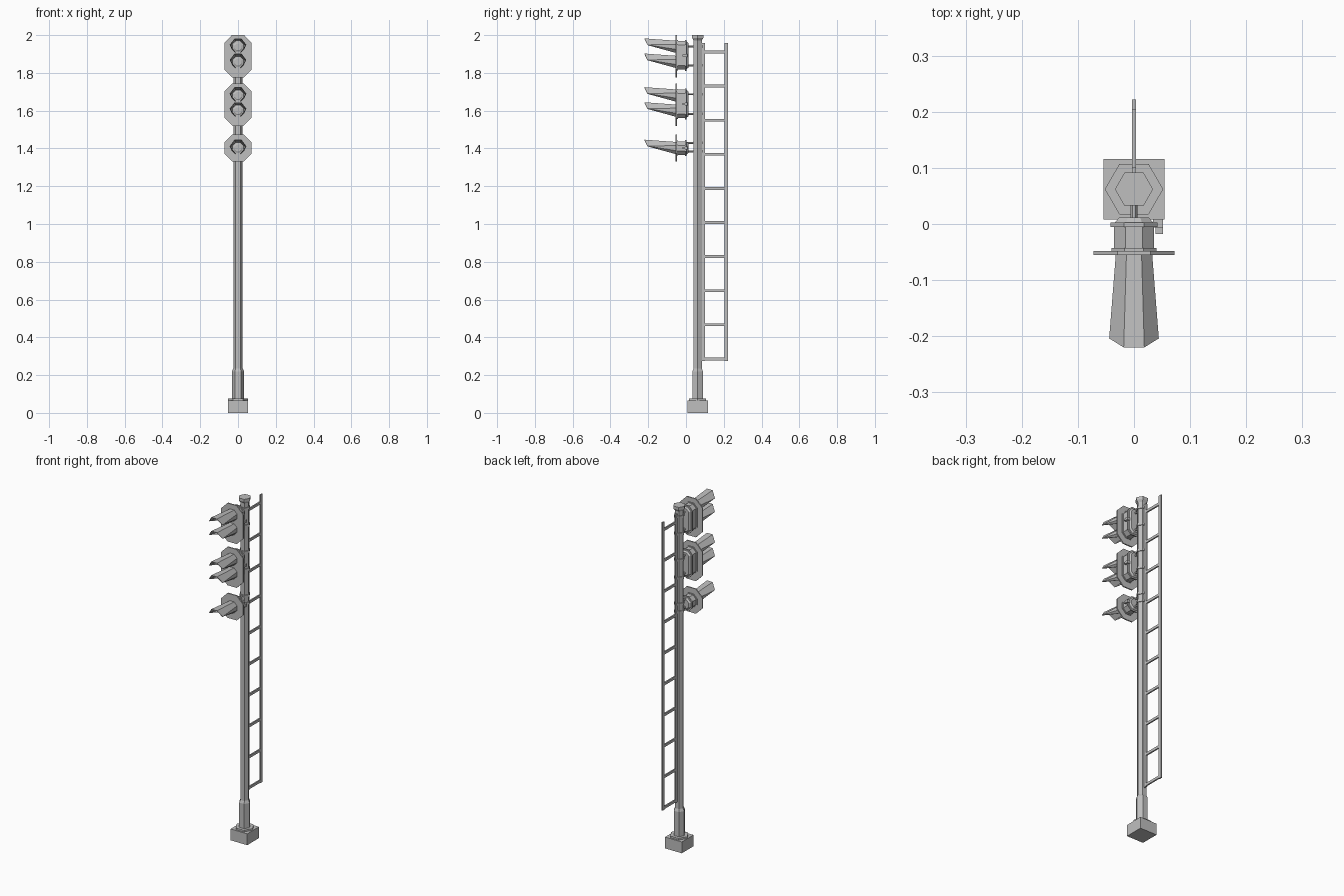
import bpy, bmesh, math

cube = bpy.data.objects.get("Cube")
if cube:
    bpy.data.objects.remove(cube, do_unlink=True)

GREY = (0.52, 0.52, 0.52, 1)
metal = bpy.data.materials.new("grey_metal")
metal.use_nodes = True
metal.diffuse_color = GREY
metal.node_tree.nodes["Principled BSDF"].inputs["Base Color"].default_value = GREY

POLE_Y = 0.062


def finish(name, bm):
    bmesh.ops.recalc_face_normals(bm, faces=bm.faces)
    mesh = bpy.data.meshes.new(name)
    bm.to_mesh(mesh)
    bm.free()
    mesh.materials.append(metal)
    obj = bpy.data.objects.new(name, mesh)
    bpy.context.scene.collection.objects.link(obj)
    return obj


def loft(name, rings):
    """Closed solid through matching rings of points."""
    bm = bmesh.new()
    loops = [[bm.verts.new(p) for p in ring] for ring in rings]
    n = len(loops[0])
    for a, b in zip(loops, loops[1:]):
        for i in range(n):
            j = (i + 1) % n
            bm.faces.new((a[i], a[j], b[j], b[i]))
    bm.faces.new(loops[0])
    bm.faces.new(loops[-1])
    return finish(name, bm)


def box(name, x0, x1, y0, y1, z0, z1):
    return loft(name, [[(x0, y0, z), (x1, y0, z), (x1, y1, z), (x0, y1, z)] for z in (z0, z1)])


def hex_column(name, profile):
    """Six-sided column on the pole axis from (radius, height) pairs."""
    angles = [math.radians(60 * k) for k in range(6)]
    return loft(name, [[(r * math.cos(a), POLE_Y + r * math.sin(a), z) for a in angles]
                       for r, z in profile])


def octagon(half, y, zc, stretch=0.0):
    """Flat-topped octagon facing y, stretched upright by its straight sides."""
    r = half / math.cos(math.pi / 8)
    points = []
    for k in range(8):
        a = math.pi / 8 + k * math.pi / 4
        points.append((r * math.cos(a), y,
                       zc + r * math.sin(a) + math.copysign(stretch, math.sin(a))))
    return points


def rod(name, x, z, y0, y1, r):
    ring = [(x + r * math.cos(k * math.pi / 3), z + r * math.sin(k * math.pi / 3)) for k in range(6)]
    return loft(name, [[(px, y, pz) for px, pz in ring] for y in (y0, y1)])


def visor(name, zc):
    """Flared hood: full octagon at the rear, only the upper arch at the front."""
    bm = bmesh.new()
    rear = [bm.verts.new(p) for p in octagon(0.031, -0.054, zc)]
    tip = octagon(0.043, -0.22, zc)
    front = []
    for k in range(4):
        x, y, z = tip[k]
        if k in (0, 3):
            y, z = -0.204, z - 0.008
        front.append(bm.verts.new((x, y, z)))
    for k in range(3):
        bm.faces.new((rear[k], rear[k + 1], front[k + 1], front[k]))
    for corner, side in ((front[0], (0, 7, 6)), (front[3], (3, 4, 5))):
        for i, j in zip(side, side[1:]):
            bm.faces.new((rear[i], rear[j], corner))
    obj = finish(name, bm)
    mod = obj.modifiers.new("thickness", "SOLIDIFY")
    mod.thickness = 0.003
    mod.offset = 0


# Foundation and pole
box("base_block", -0.054, 0.054, POLE_Y - 0.054, POLE_Y + 0.054, 0, 0.066)
hex_column("base_flange", [(0.052, 0.066), (0.052, 0.076)])
hex_column("pole", [(0.032, 0.07), (0.032, 0.22), (0.025, 0.235), (0.025, 1.99)])
hex_column("pole_cap", [(0.025, 1.972), (0.034, 1.985), (0.034, 2.0)])

# Ladder
for name, y0 in (("ladder_inner_rail", 0.083), ("ladder_outer_rail", 0.203)):
    box(name, -0.004, 0.004, y0, y0 + 0.0185, 0.275, 1.957)
for i in range(10):
    z = 0.286 + 0.1805 * i
    box(f"ladder_rung_{i + 1}", -0.004, 0.004, 0.095, 0.21, z - 0.0075, z + 0.0075)

# Signal heads: name, plate centre, stretch, lamp heights, bracket heights
heads = [
    ("top", 1.888, 0.04, (1.938, 1.858), (1.94, 1.84)),
    ("middle", 1.632, 0.04, (1.68, 1.6), (1.687, 1.583)),
    ("lower", 1.402, 0.0, (1.402,), (1.43, 1.385)),
]
for name, zc, stretch, lamps, brackets in heads:
    loft(f"{name}_backplate", [octagon(0.072, y, zc, stretch) for y in (-0.055, -0.048)])
    mid = sum(lamps) / len(lamps)
    body = [(0.04, -0.048), (0.04, -0.043), (0.036, -0.043), (0.036, -0.005), (0.042, -0.005),
            (0.042, 0.003), (0.034, 0.003), (0.026, 0.012)]
    mid = (mid + zc) / 2
    loft(f"{name}_housing", [octagon(w, y, mid, stretch) for w, y in body])
    for i, z in enumerate(lamps):
        loft(f"{name}_lens_{i + 1}", [octagon(r, y, z) for r, y in
                                      ((0.018, -0.064), (0.024, -0.06), (0.024, -0.05))])
        visor(f"{name}_visor_{i + 1}", z)
    # Side latch
    box(f"{name}_latch_plate", 0.034, 0.052, -0.006, 0.009, mid - 0.008, mid + 0.008)
    box(f"{name}_latch_grip", 0.038, 0.052, -0.018, -0.006, mid - 0.005, mid + 0.005)
    # Mounting arms and clamp bands
    for i, z in enumerate(brackets):
        rod(f"{name}_arm_{i + 1}", 0, z, 0.005, 0.045, 0.006)
        hex_column(f"{name}_clamp_{i + 1}", [(0.03, z - 0.007), (0.03, z + 0.007)])
